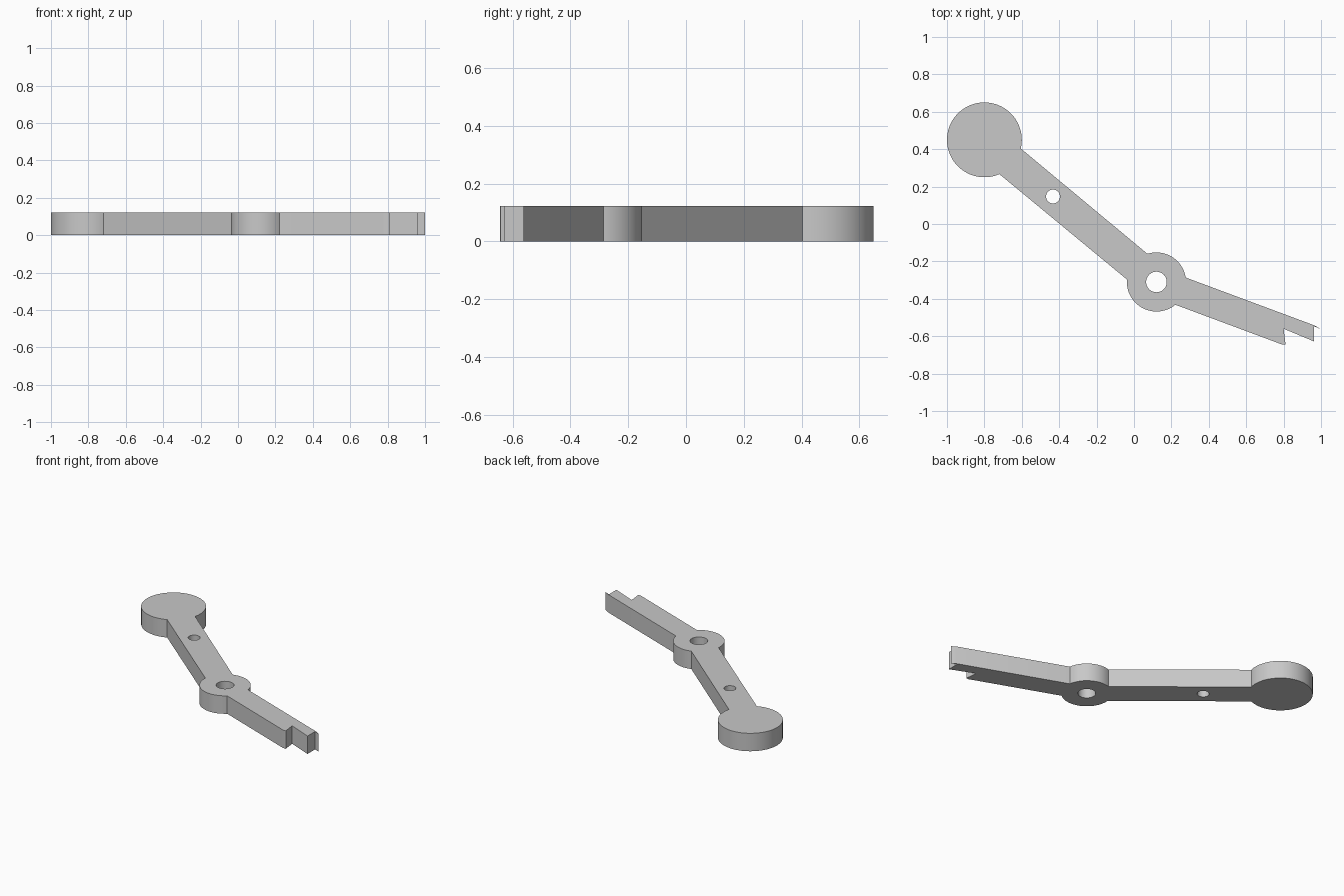
import bpy
from math import atan2, cos, sin, tau, radians

cube = bpy.data.objects.get("Cube")
if cube:
    bpy.data.objects.remove(cube, do_unlink=True)

THICKNESS = 0.122

grey = bpy.data.materials.new("plain grey")
grey.use_nodes = True
colour = (0.58, 0.58, 0.58, 1)
grey.diffuse_color = colour
grey.node_tree.nodes["Principled BSDF"].inputs["Base Color"].default_value = colour


def arc(centre, radius, start, end, steps):
    """Counter-clockwise arc between the directions of two points."""
    cx, cy = centre
    a = atan2(start[1] - cy, start[0] - cx)
    sweep = (atan2(end[1] - cy, end[0] - cx) - a) % tau or tau
    return [(cx + radius * cos(a + sweep * i / steps),
             cy + radius * sin(a + sweep * i / steps)) for i in range(steps + 1)]


def circle(centre, radius, steps=48):
    start = (centre[0] + radius, centre[1])
    return arc(centre, radius, start, start, steps)[:-1]


def plate(name, loops):
    """Extrude closed loops into a flat plate; inner loops become holes."""
    curve = bpy.data.curves.new(name, "CURVE")
    curve.dimensions = "2D"
    curve.fill_mode = "BOTH"
    curve.extrude = THICKNESS / 2
    for loop in loops:
        spline = curve.splines.new("POLY")
        spline.points.add(len(loop) - 1)
        for point, (x, y) in zip(spline.points, loop):
            point.co = (x, y, THICKNESS / 2, 1)
        spline.use_cyclic_u = True
    obj = bpy.data.objects.new(name, curve)
    obj.location.z = THICKNESS / 2
    bpy.context.collection.objects.link(obj)
    bpy.ops.object.select_all(action="DESELECT")
    obj.select_set(True)
    bpy.context.view_layer.objects.active = obj
    bpy.ops.object.convert(target="MESH")
    obj = bpy.context.view_layer.objects.active
    # Weld the caps to the walls so the rounded sides shade smoothly
    bpy.ops.object.mode_set(mode="EDIT")
    bpy.ops.mesh.select_all(action="SELECT")
    bpy.ops.mesh.remove_doubles(threshold=0.0001)
    bpy.ops.mesh.normals_make_consistent(inside=False)
    bpy.ops.object.mode_set(mode="OBJECT")
    bpy.ops.object.transform_apply(location=True, rotation=False, scale=False)
    obj.data.materials.clear()
    obj.data.materials.append(grey)
    bpy.ops.object.shade_smooth_by_angle(angle=radians(30))
    # Rest the plate on the ground
    low = min(v.co.z for v in obj.data.vertices)
    for v in obj.data.vertices:
        v.co.z -= low
    return obj


hub = (0.12, -0.31)
pad = (-0.80, 0.45)

# Round end pad, long arm, pivot hub and notched short arm as one outline
outline = arc(pad, 0.2, (-0.607, 0.404), (-0.72, 0.267), 72)
outline += arc(hub, 0.158, (-0.038, -0.297), (0.222, -0.433), 32)
outline += [(0.775, -0.638), (0.79, -0.644), (0.81, -0.643), (0.80, -0.56),
            (0.963, -0.628), (0.963, -0.547), (1.0, -0.563), (0.967, -0.543)]
outline += arc(hub, 0.158, (0.277, -0.286), (0.072, -0.16), 24)

plate("lever_arm", [outline, circle(hub, 0.055), circle((-0.433, 0.147), 0.037)])
